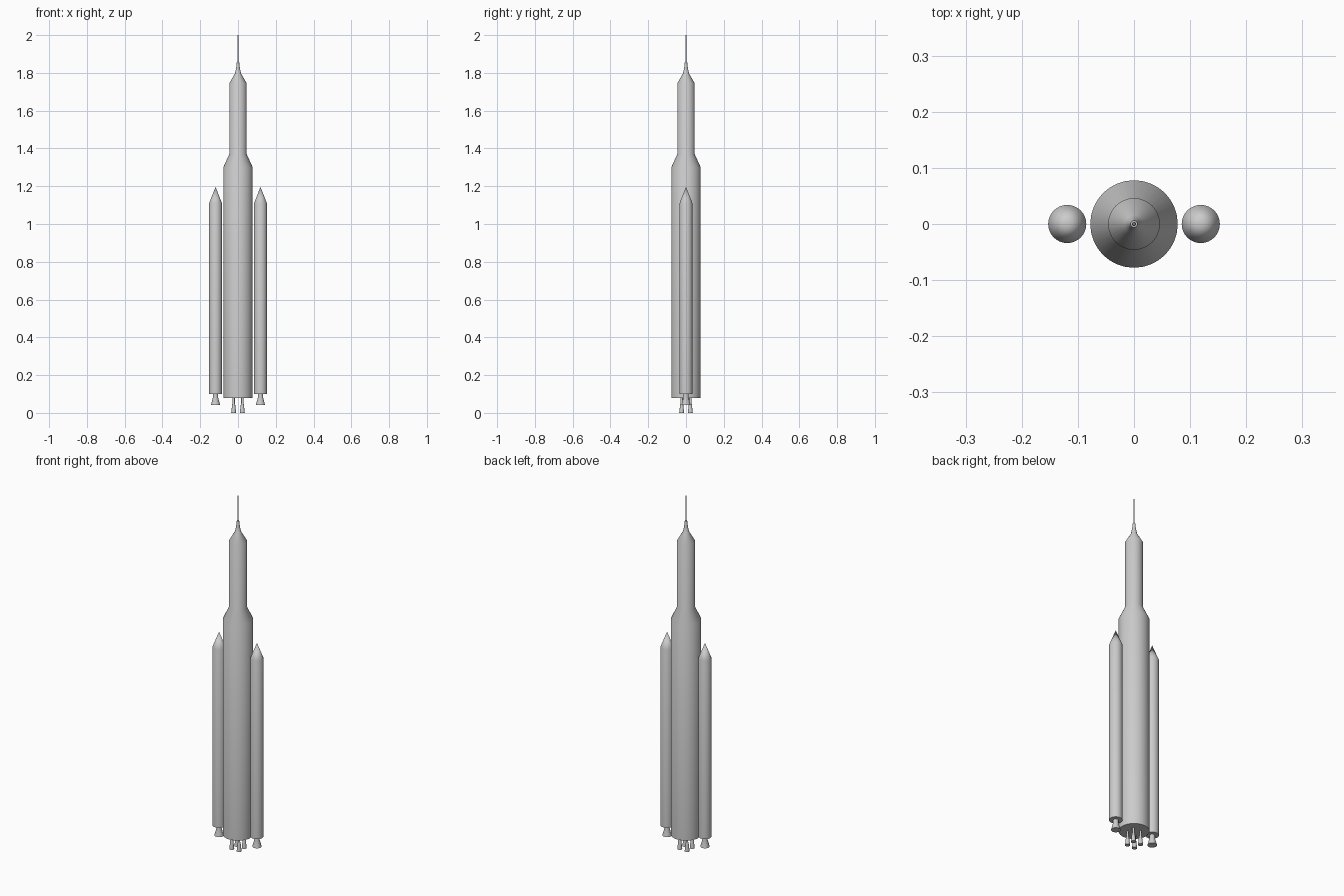
import bpy, bmesh, math

cube = bpy.data.objects.get("Cube")
if cube:
    bpy.data.objects.remove(cube)


def make_material(name, color):
    mat = bpy.data.materials.new(name)
    mat.use_nodes = True
    mat.diffuse_color = color
    mat.node_tree.nodes["Principled BSDF"].inputs["Base Color"].default_value = color
    return mat


grey = make_material("light grey", (0.6, 0.6, 0.6, 1))


def lathe(name, profile, x=0, y=0, sides=32):
    """Closed body of revolution from (radius, height) points, bottom to top."""
    bm = bmesh.new()
    rings = []
    for r, z in profile:
        if r == 0:
            rings.append([bm.verts.new((x, y, z))] * sides)
        else:
            angles = [math.tau * i / sides for i in range(sides)]
            rings.append([bm.verts.new((x + r * math.cos(a), y + r * math.sin(a), z))
                          for a in angles])
    for low, high in zip(rings, rings[1:]):
        for i in range(sides):
            j = (i + 1) % sides
            bm.faces.new(dict.fromkeys((low[i], low[j], high[j], high[i])))
    for ring in (rings[0], rings[-1]):
        if ring[0] is not ring[1]:
            bm.faces.new(ring)
    bmesh.ops.recalc_face_normals(bm, faces=bm.faces[:])
    mesh = bpy.data.meshes.new(name)
    bm.to_mesh(mesh)
    bm.free()
    mesh.materials.append(grey)
    obj = bpy.data.objects.new(name, mesh)
    bpy.context.collection.objects.link(obj)
    bpy.ops.object.select_all(action="DESELECT")
    obj.select_set(True)
    bpy.context.view_layer.objects.active = obj
    bpy.ops.object.shade_smooth_by_angle(angle=math.radians(30))
    return obj


# Core stage, shoulder, upper stage and nose
lathe("core_body", [(0.078, 0.08), (0.078, 1.3), (0.046, 1.37), (0.046, 1.745),
                    (0.016, 1.797), (0.01, 1.825), (0.006, 1.86)])

# Escape tower spike
lathe("nose_spike", [(0.0035, 1.85), (0.0035, 1.99), (0.002, 2.0)], sides=12)

# Four core engines: neck and bell
for sx, side in ((1, "left"), (-1, "right")):
    for sy, end in ((1, "back"), (-1, "front")):
        lathe(f"core_engine_{end}_{side}",
              [(0.013, 0), (0.008, 0.045), (0.006, 0.05), (0.006, 0.085)],
              0.023 * sx, 0.023 * sy, 16)

# Side boosters with their nozzles
for sx, side in ((1, "left"), (-1, "right")):
    lathe(f"booster_{side}", [(0.034, 0.1), (0.034, 1.11), (0, 1.197)], 0.119 * sx)
    lathe(f"booster_nozzle_{side}",
          [(0.024, 0.043), (0.013, 0.085), (0.013, 0.105)], 0.119 * sx, sides=24)
